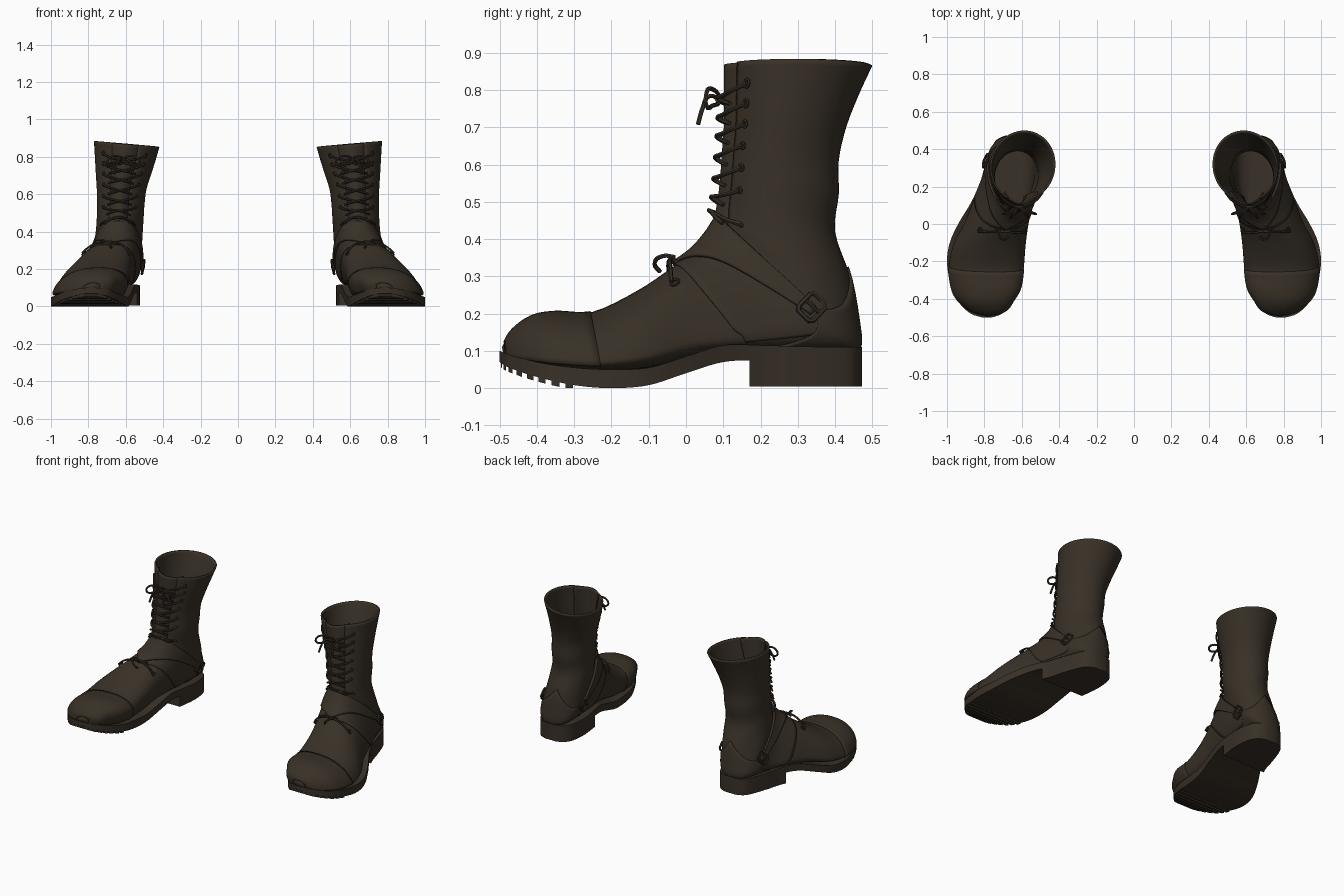
import bpy, bmesh, math
from mathutils import Vector

if "Cube" in bpy.data.objects:
    bpy.data.objects.remove(bpy.data.objects["Cube"], do_unlink=True)

leather = bpy.data.materials.new("dark_brown_leather")
leather.use_nodes = True
colour = (0.04, 0.03, 0.02, 1)
leather.diffuse_color = colour
leather.node_tree.nodes["Principled BSDF"].inputs["Base Color"].default_value = colour

# Cross-sections: back/bottom y z, front/top y z, inner x, outer x
SECTIONS = [
    (-.49, .09, -.494, .11, .77, .80), (-.46, .075, -.468, .155, .69, .88),
    (-.40, .06, -.415, .193, .65, .945), (-.33, .05, -.35, .205, .615, .975),
    (-.22, .045, -.25, .205, .60, .985), (-.10, .055, -.13, .262, .59, .96),
    (.02, .085, -.04, .322, .575, .90), (.16, .10, .02, .365, .555, .85),
    (.30, .10, .06, .41, .535, .805), (.42, .10, .08, .44, .525, .785),
    (.465, .11, .09, .455, .52, .775), (.462, .18, .097, .47, .515, .77),
    (.44, .30, .10, .49, .51, .76), (.40, .42, .105, .52, .505, .755),
    (.41, .52, .11, .57, .50, .755), (.41, .61, .115, .64, .49, .755),
    (.43, .70, .12, .71, .465, .76), (.465, .79, .12, .79, .44, .765),
    (.50, .865, .12, .87, .42, .77)]
# Sole stations: y, inner x, outer x, top z, bottom z
SOLE = [
    (-.50, .76, .81, .10, .07), (-.475, .70, .88, .09, .055), (-.40, .645, .95, .07, .03),
    (-.30, .605, .985, .055, .008), (-.20, .59, 1.0, .05, 0), (-.10, .58, .985, .055, .008),
    (0, .565, .94, .085, .04), (.10, .55, .88, .115, .07), (.20, .535, .83, .115, .075),
    (.30, .525, .80, .112, .075), (.40, .535, .765, .11, .075), (.45, .565, .735, .11, .075),
    (.472, .61, .69, .11, .075)]
TOP = len(SECTIONS) - 1


def spline(table, u):
    """Smoothly interpolated row of a table."""
    i = max(0, min(int(u), len(table) - 2))
    f = u - i
    a, b, c, d = (table[max(0, min(i + k, len(table) - 1))] for k in (-1, 0, 1, 2))
    return [q + .5 * f * (r - p + f * (2 * p - 5 * q + 4 * r - s + f * (3 * (q - r) + s - p)))
            for p, q, r, s in zip(a, b, c, d)]


def surface(u, t):
    """Point on the boot: u runs from toe to collar, t around from the front."""
    by, bz, fy, fz, xi, xo = spline(SECTIONS, u)
    k = max(0, min(1, (u - 7) / 5))
    mid, half = (xi + xo) / 2, (xo - xi) / 2
    m = .25 + .25 * k
    c, s = math.cos(t), math.sin(t)
    e = (.85 + .15 * k) if c > 0 else (.6 + .4 * k)
    v = m + (1 - m if c > 0 else -m) * abs(c) ** e
    side = math.copysign(abs(s) ** e, s) * half
    skew = (.09 * k - .07) * half / .2
    x = mid + skew * (v - m) + side
    lift = max(0, (u - 16) / 2) * side * .09
    return Vector((x, by + (fy - by) * v, bz + (fz - bz) * v + lift))


def normal(u, t):
    d = .02
    u = min(max(u, d), TOP - d)
    return (surface(u, t + d) - surface(u, t - d)).cross(surface(u + d, t) - surface(u - d, t)).normalized()


def lifted(u, t, off):
    return surface(u, t) + normal(u, t) * off


def finish(name, mesh, thick=0):
    ob = bpy.data.objects.new(name, mesh)
    bpy.context.collection.objects.link(ob)
    mesh.materials.clear()
    mesh.materials.append(leather)
    bpy.ops.object.select_all(action='DESELECT')
    ob.select_set(True)
    bpy.context.view_layer.objects.active = ob
    bpy.ops.object.shade_smooth_by_angle(angle=math.radians(40))
    if thick:
        mod = ob.modifiers.new("thickness", 'SOLIDIFY')
        mod.thickness, mod.offset = thick, -1
    ob.modifiers.new("pair", 'MIRROR')
    return ob


def grid_mesh(name, rows, thick=0, skip=None, caps=(), wrap=False):
    bm = bmesh.new()
    vs = [[bm.verts.new(p) for p in row] for row in rows]
    n = len(rows[0])
    for i in range(len(rows) - 1):
        for j in range(n if wrap else n - 1):
            if not (skip and skip(i, j)):
                k = (j + 1) % n
                bm.faces.new((vs[i][j], vs[i][k], vs[i + 1][k], vs[i + 1][j]))
    for end in caps:
        bm.faces.new(vs[end])
    if len(caps) == 2:
        bmesh.ops.recalc_face_normals(bm, faces=bm.faces)
    elif caps:
        bm.faces.ensure_lookup_table()
        bm.faces[-1].normal_flip()
    loose = [v for v in bm.verts if not v.link_faces]
    bmesh.ops.delete(bm, geom=loose, context='VERTS')
    mesh = bpy.data.meshes.new(name)
    bm.to_mesh(mesh)
    bm.free()
    return finish(name, mesh, thick)


def patch(name, lo, hi, t0, t1, off, thick, nu=16, nt=48):
    """Leather panel lying on the boot; lo, hi and off are functions of t."""
    ts = [math.radians(t0 + (t1 - t0) * j / nt) for j in range(nt + 1)]
    rows = [[lifted(lo(t) + (hi(t) - lo(t)) * i / nu, t, off(t)) for t in ts] for i in range(nu + 1)]
    return grid_mesh(name, rows, thick)


def tube(name, points, radius, cyclic=False, straight=False):
    cu = bpy.data.curves.new(name, 'CURVE')
    cu.dimensions, cu.bevel_depth, cu.bevel_resolution, cu.resolution_u = '3D', radius, 1, 4
    cu.use_fill_caps = True
    sp = cu.splines.new('POLY' if straight else 'BEZIER')
    pts = sp.points if straight else sp.bezier_points
    pts.add(len(points) - 1)
    for p, co in zip(pts, points):
        if straight:
            p.co = (*co, 1)
        else:
            p.co = co
            p.handle_left_type = p.handle_right_type = 'AUTO'
    sp.use_cyclic_u = cyclic
    tmp = bpy.data.objects.new(name + "_path", cu)
    mesh = bpy.data.meshes.new_from_object(tmp)
    bpy.data.objects.remove(tmp)
    return finish(name, mesh)


def slab(name, u0, u1, n, top, bottom, grow=0):
    rows = []
    for i in range(n + 1):
        y, xi, xo, zt, zb = spline(SOLE, u0 + (u1 - u0) * i / n)
        z1, z0 = top(zt, zb), bottom(zt, zb)
        rows.append([(xi - grow, y, z0), (xo + grow, y, z0), (xo + grow, y, z1), (xi - grow, y, z1)])
    return grid_mesh(name, rows, caps=(0, -1), wrap=True)


# Upper: one continuous shell from toe to collar, slit at the front for the tongue
N, STEP = 60, 4
rings = [[surface(i / STEP, 2 * math.pi * j / N) for j in range(N)] for i in range(TOP * STEP + 1)]
grid_mesh("upper", rings, .01, lambda i, j: i >= 10 * STEP and (j < 4 or j >= N - 4), caps=(0,), wrap=True)

# Tongue
patch("tongue", lambda t: 9.5, lambda t: TOP - .05, -36, 36, lambda t: .018 - .075 * abs(t) ** 1.5, .008, 30, 14)


# Stitched panels
def turn(t):
    """Angle from the front, 0 to pi, whichever side."""
    return abs((t + math.pi) % (2 * math.pi) - math.pi)


def back(t):
    return max(0, (turn(t) - 1.75) / (math.pi - 1.75))


patch("toe_cap", lambda t: .4, lambda t: 3.95, -115, 115, lambda t: .003, .004)
patch("quarter_panel", lambda t: 6.1 + .55 * min(turn(t), 1.8), lambda t: 10, -120, 120, lambda t: .004, .005)
patch("heel_counter", lambda t: 9.4 - 1.7 * min(1, 2 * back(t)), lambda t: 9.9 + 2.3 * back(t) ** .8,
      100, 260, lambda t: .005, .006)


# Ankle strap: broad over the instep, narrow at the buckles
def taper(t):
    return min(1, abs(t) / 1.65)


patch("ankle_strap", lambda t: 6.1 + 3.0 * taper(t) ** .9, lambda t: 10.4 - .4 * taper(t),
      -98, 98, lambda t: .014, .011)

# Buckles on both sides of the strap
for label, sign in (("outer", 1), ("inner", -1)):
    t = sign * 1.66
    centre, out = lifted(9.55, t, .016), normal(9.55, t)
    along = Vector((0, .72, -.69))
    along = (along - out * along.dot(out)).normalized()
    across = out.cross(along)
    corners = [(-1, -.7), (-.7, -1), (.7, -1), (1, -.7), (1, .7), (.7, 1), (-.7, 1), (-1, .7)]
    tube(label + "_buckle_frame", [centre + along * a * .027 + across * b * .034 for a, b in corners],
         .007, True, True)
    tube(label + "_buckle_prong", [centre - along * .03, centre + out * .006, centre + along * .03], .004)

# Laces and eyelets
EYELET = math.radians(42)


def level(z):
    """Section whose eyelet lies at height z."""
    return min((i * .05 for i in range(200, 361)), key=lambda u: abs(surface(u, EYELET).z - z))


heights = (.44, .53, .59, .65, .71, .765, .82)
for row, z in enumerate(heights):
    u, below = level(z), level(z - .055)
    for sign in (1, -1):
        rim = [lifted(u + .12 * math.sin(a), sign * EYELET + .05 * math.cos(a), .004)
               for a in (math.pi * k / 4 for k in range(8))]
        tube("eyelet", rim, .004, True, True)
        path = [lifted(u + (below - u) * f ** .8, sign * EYELET * (1 - 1.6 * f), .004 + g)
                for f, g in ((0, 0), (.2, .012), (.45, .02), (.62, .028 + .004 * sign), (.85, .022), (1, .016))]
        tube("lace", path, .006)
for sign in (1, -1):
    tube("instep_lace", [lifted(5.9 + .35 * f, sign * (.75 - f), .012 + .01 * math.sin(3 * f))
                         for f in (0, .25, .5, .75, 1)], .006)
    tube("instep_eyelet", [lifted(6 + .12 * math.sin(a), sign * .75 + .06 * math.cos(a), .005)
                           for a in (math.pi * k / 4 for k in range(8))], .004, True, True)
tube("instep_bow", [lifted(5.7, -.12, .01), lifted(5.7, -.05, .035), lifted(6, .1, .04), lifted(6.3, .15, .02)], .006)

# Bow at the top
knot = lifted(level(.78), 0, .03)
for sign in (1, -1):
    loop = [(0, 0, 0), (.03, -.02, .025), (.075, -.035, .015), (.085, -.035, -.02), (.045, -.02, -.02)]
    end = [(0, 0, 0), (.025, -.03, .005), (.04, -.045, -.025), (.05, -.058, -.07)]
    tube("bow_loop", [knot + Vector((sign * x, y, z)) for x, y, z in loop], .006, True)
    tube("bow_end", [knot + Vector((sign * x, y, z)) for x, y, z in end], .006)
tube("bow_knot", [knot + Vector((x, -.004, 0)) for x in (-.012, 0, .012)], .011)

# Sole, heel block and toe lugs
LAST = len(SOLE) - 1
slab("sole", 0, LAST, 72, lambda t, b: t, lambda t, b: b)
slab("heel_block", 7.7, LAST, 30, lambda t, b: b + .01, lambda t, b: .004)
for k in range(8):
    u = .25 + k * .36
    slab("toe_lug", u, u + .2, 2, lambda t, b: b + .004, lambda t, b: max(0, b - .012), -.004)
